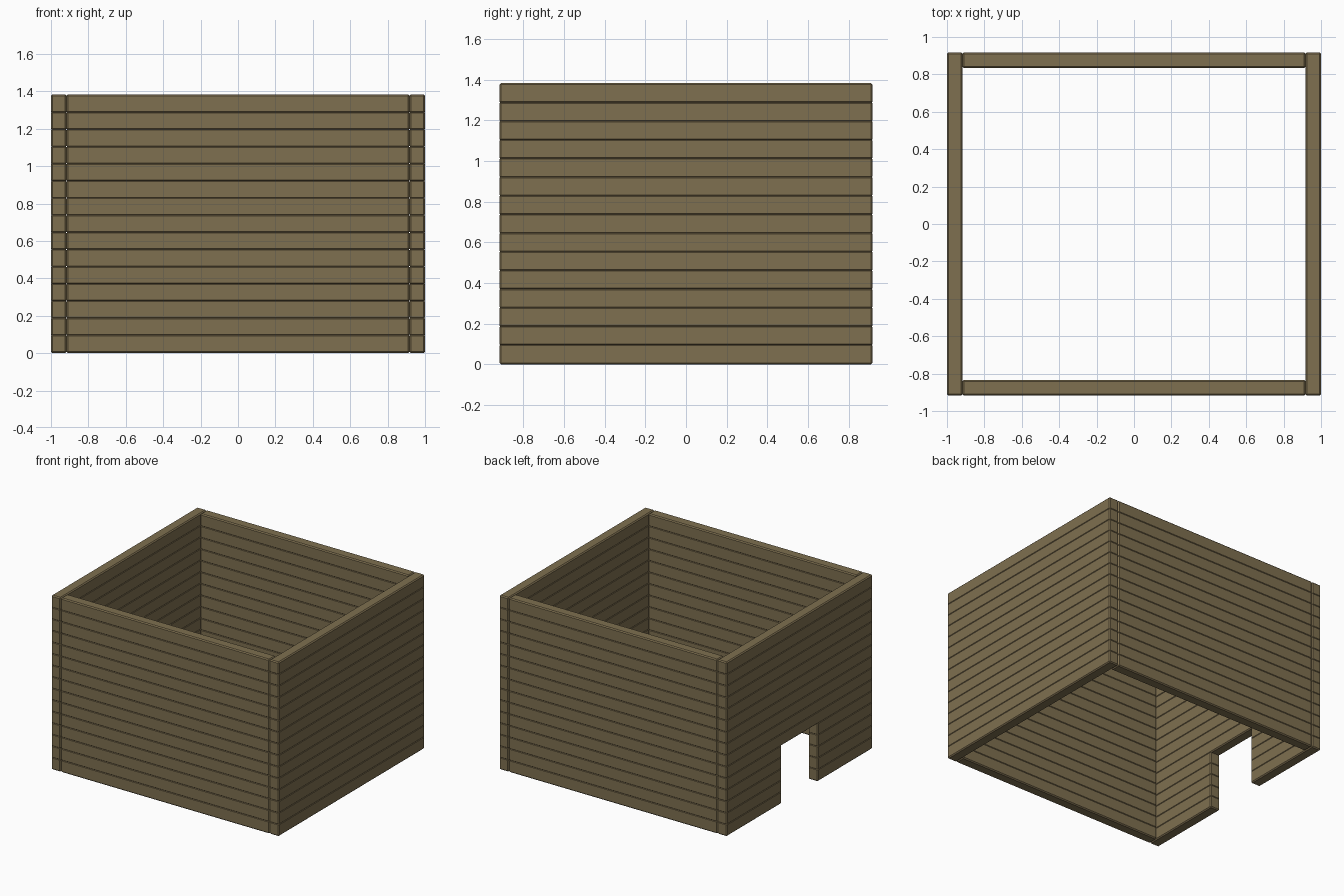
import bpy, bmesh

if "Cube" in bpy.data.objects:
    bpy.data.objects.remove(bpy.data.objects["Cube"])

ROWS, PITCH, HEIGHT = 15, 0.0917, 0.1
OUT_X, OUT_Y, THICK, BEVEL = 1.0, 0.917, 0.083, 0.008
IN_X = OUT_X - THICK
DOOR_HALF, DOOR_ROWS = 0.225, 5

wood = bpy.data.materials.new("brown_wood")
wood.diffuse_color = (0.21, 0.16, 0.08, 1)
wood.use_nodes = True
wood.node_tree.nodes["Principled BSDF"].inputs["Base Color"].default_value = wood.diffuse_color


def plank(bm, x0, x1, y0, y1, row):
    """One plank of a wall course."""
    z0 = row * PITCH
    verts = bmesh.ops.create_cube(bm, size=1)["verts"]
    for v in verts:
        v.co.x = x0 if v.co.x < 0 else x1
        v.co.y = y0 if v.co.y < 0 else y1
        v.co.z = z0 if v.co.z < 0 else z0 + HEIGHT


def wall(name, x0, x1, y0, y1, door=False):
    """Stack of chamfered planks, optionally with a doorway in the middle."""
    bm = bmesh.new()
    for row in range(ROWS):
        if door and row < DOOR_ROWS:
            plank(bm, x0, x1, y0, -DOOR_HALF, row)
            plank(bm, x0, x1, DOOR_HALF, y1, row)
        else:
            plank(bm, x0, x1, y0, y1, row)
    bmesh.ops.bevel(bm, geom=bm.edges[:], offset=BEVEL, segments=1, affect='EDGES')
    mesh = bpy.data.meshes.new(name)
    bm.to_mesh(mesh)
    bm.free()
    mesh.materials.append(wood)
    bpy.context.collection.objects.link(bpy.data.objects.new(name, mesh))


# Front and back walls fit between the side walls
wall("front_wall", -IN_X, IN_X, -OUT_Y, -OUT_Y + THICK)
wall("back_wall", -IN_X, IN_X, OUT_Y - THICK, OUT_Y)
# Side walls, the left one with the doorway
wall("right_wall", IN_X, OUT_X, -OUT_Y, OUT_Y)
wall("left_wall", -OUT_X, -IN_X, -OUT_Y, OUT_Y, door=True)
